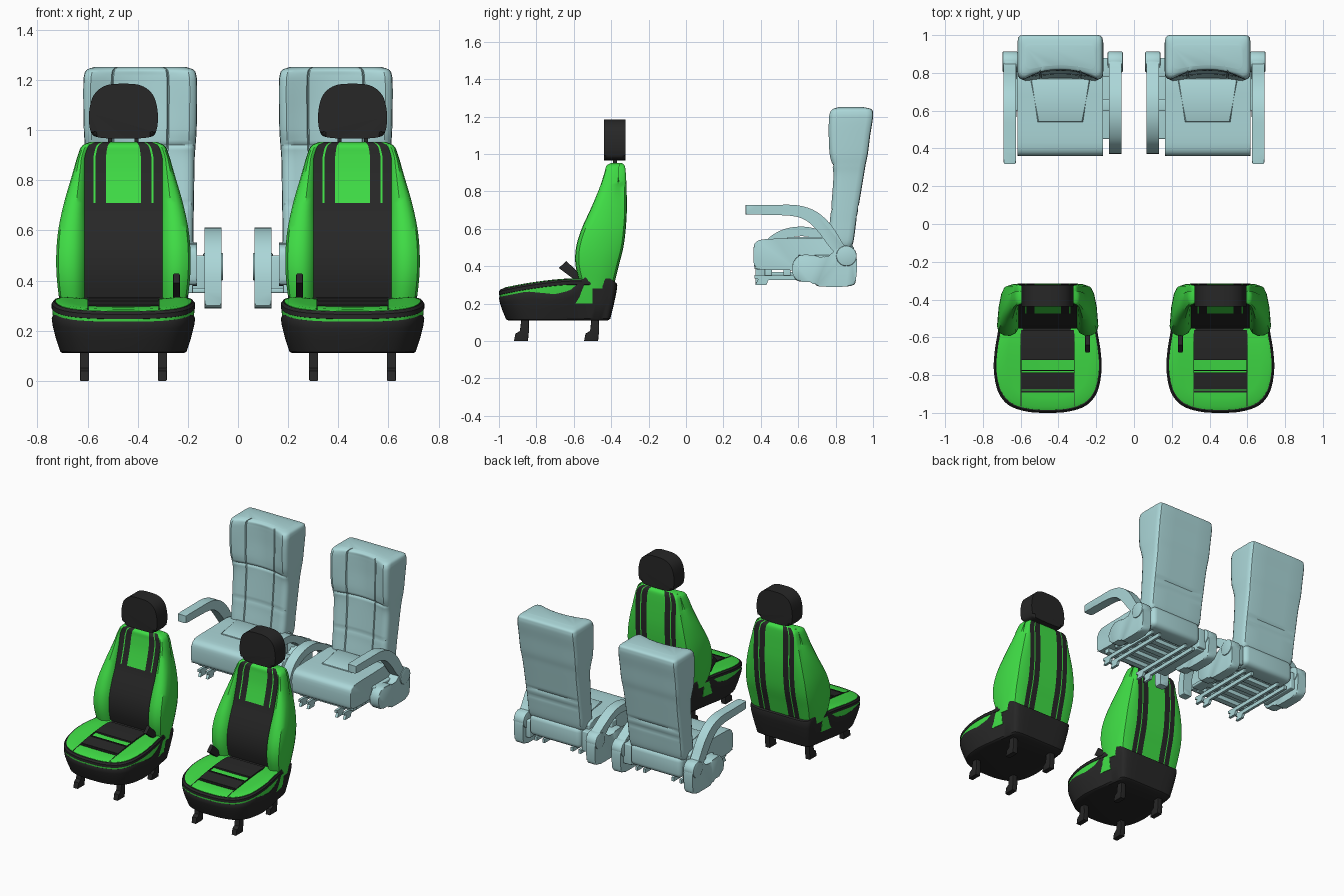
import bpy, bmesh, math
from mathutils import Vector

if "Cube" in bpy.data.objects:
    bpy.data.objects.remove(bpy.data.objects["Cube"])

def material(name, rgb):
    m = bpy.data.materials.new(name)
    m.diffuse_color = (*rgb, 1)
    m.use_nodes = True
    m.node_tree.nodes["Principled BSDF"].inputs["Base Color"].default_value = m.diffuse_color
    return m

GREEN = material("green", (0.05, 0.72, 0.06))
BLACK = material("black", (0.02, 0.02, 0.02))
TEAL = material("teal", (0.41, 0.68, 0.69))
FX, RX = 0.457, 0.39          # seat centre lines, front and rear


def spline(pts, n, closed=False):
    """Catmull-Rom through points of any dimension, n steps per span."""
    out, k = [], len(pts)
    for i in range(k if closed else k - 1):
        get = lambda j: pts[j % k] if closed else pts[min(max(j, 0), k - 1)]
        p = [get(i + d) for d in (-1, 0, 1, 2)]
        for s in range(n):
            t = s / n
            out.append(tuple(0.5 * (2*b + (c-a)*t + (2*a-5*b+4*c-d)*t*t + (3*b-a-3*c+d)*t**3)
                             for a, b, c, d in zip(*p)))
    return out if closed else out + [tuple(pts[-1])]


def interp(tab, v):
    for (a, p), (b, q) in zip(tab, tab[1:]):
        if v <= b:
            return p + (q - p) * max(0, (v - a) / (b - a))
    return tab[-1][1]


def sym(half):
    return half + [(-p[0], *p[1:]) for p in reversed(half) if abs(p[0]) > 1e-6]


def finish(name, bm, mats, dx):
    """Shift to the seat centre line and mirror to the other side."""
    bmesh.ops.translate(bm, verts=bm.verts, vec=(dx, 0, 0))
    bmesh.ops.recalc_face_normals(bm, faces=bm.faces)
    me = bpy.data.meshes.new(name)
    bm.to_mesh(me)
    bm.free()
    for m in mats:
        me.materials.append(m)
    ob = bpy.data.objects.new(name, me)
    bpy.context.collection.objects.link(ob)
    ob.modifiers.new("mirror", 'MIRROR')
    return ob


def loft(name, rings, mats, dx, colour=None):
    bm = bmesh.new()
    vs = [[bm.verts.new(p) for p in r] for r in rings]
    for a, b in zip(vs, vs[1:]):
        for i in range(len(a)):
            j = (i + 1) % len(a)
            f = bm.faces.new((a[i], a[j], b[j], b[i]))
            if colour:
                f.material_index = colour(f.calc_center_median())
    for cap in (vs[0], vs[-1]):
        f = bm.faces.new(cap)
        if colour:
            f.material_index = colour(f.calc_center_median())
    return finish(name, bm, mats, dx)


def prism(name, outline, axis, lo, hi, mat, dx, bevel=0.0, seg=2):
    """Extrude a 2D outline along an axis, rounding the two rims."""
    place = {'x': lambda a, b, h: (h, a, b), 'y': lambda a, b, h: (a, h, b),
             'z': lambda a, b, h: (a, b, h)}[axis]
    bm = bmesh.new()
    lov, hiv = [[bm.verts.new(place(a, b, h)) for a, b in outline] for h in (lo, hi)]
    caps = [bm.faces.new(lov), bm.faces.new(hiv)]
    for i in range(len(lov)):
        j = (i + 1) % len(lov)
        bm.faces.new((lov[i], lov[j], hiv[j], hiv[i]))
    if bevel:
        bmesh.ops.bevel(bm, geom=[e for f in caps for e in f.edges], offset=bevel, segments=seg,
                        profile=0.5, affect='EDGES', clamp_overlap=True)
    return finish(name, bm, [mat], dx)


def box(name, x, y, z, mat, dx, bevel=0.0):
    bm = bmesh.new()
    bmesh.ops.create_cube(bm, size=1)
    for v in bm.verts:
        v.co = Vector([(r[0] + r[1]) / 2 + c * (r[1] - r[0]) for c, r in zip(v.co, (x, y, z))])
    if bevel:
        bmesh.ops.bevel(bm, geom=bm.edges[:], offset=bevel, segments=4, profile=0.5,
                        affect='EDGES', clamp_overlap=True)
    return finish(name, bm, [mat], dx)


# ---------- front seats ----------
# backrest: z, half width, bolster front y, back y
rows = spline([(.28, .25, -.56, -.39), (.40, .265, -.59, -.36), (.50, .268, -.588, -.335),
               (.60, .26, -.558, -.322), (.71, .237, -.508, -.316), (.82, .205, -.462, -.318),
               (.90, .182, -.436, -.322), (.937, .165, -.425, -.328), (.952, .135, -.40, -.345)], 5)
COLS = (0, .04, .07, .112, .12, .155)
rings = []
for z, w, yf, yb in rows:
    k, rec = min(1, w / .185), .04 * min(1, max(0, (.97 - z) / .3))
    inner = [x * k for x in COLS]
    e = inner[-1]
    bolster = lambda t, y, s=1: ((e + (w * s - e) * t), y, z)
    half = [(x, yf + rec, z) for x in inner]
    half += [bolster(.12, yf + rec * .4), bolster(.4, yf), bolster(.7, yf + .004), bolster(.92, yf + .02),
             bolster(1, yf + .05), bolster(1, (yf + yb) / 2 + .02, .97), bolster(1, yb - .04, .92),
             bolster(.85, yb - .012, .92), bolster(.5, yb - .003, .92)]
    half += [(x, yb, z) for x in reversed(inner)]
    rings.append(sym(half))

def back_colour(c):
    x, mid = abs(c.x), interp([(r[0], (r[2] + r[3]) / 2) for r in rows], c.z)
    k = min(1, interp([(r[0], r[1]) for r in rows], c.z) / .185)
    if x > .155 * k or .112 * k < x < .12 * k and (c.z > .71 or c.y > mid):
        return 0
    return int(x > .07 * k or (c.z < .71 and c.y < mid))
loft("front_backrest", rings, [GREEN, BLACK], FX, back_colour)

# headrest and posts
head = sym([(0, 1.185), (.07, 1.178), (.118, 1.14), (.137, 1.07), (.132, 1.0), (.105, .972), (0, .966)])
prism("front_headrest", spline(head, 5, True), 'y', -.438, -.324, BLACK, FX, .025, 4)
for s in (-1, 1):
    box("headrest_post", (s*.053 - .008, s*.053 + .008), (-.39, -.37), (.93, .99), BLACK, FX)

# plan outline shared by skirt and cushion
plan = sym([(0, -1.0), (.11, -.993), (.205, -.96), (.262, -.89), (.285, -.78), (.281, -.68),
            (.267, -.59), (.25, -.49), (.236, -.41), (.20, -.372), (0, -.368)])
plan = spline(plan, 4, True)
CY = -.68

def ring(scale, zf, ymax=9):
    pts = [(x * scale, min(CY + (y - CY) * scale, ymax)) for x, y in plan]
    return [(x, y, zf(y)) for x, y in pts]

skirt_top = lambda y: interp([(-1, .235), (-.85, .265), (-.7, .25), (-.62, .27), (-.54, .34),
                              (-.48, .355), (-.42, .345), (-.36, .30)], y)
rise = lambda t: (lambda y: .11 + (skirt_top(y) - .11) * t)
loft("front_seat_skirt", [ring(.84, rise(0)), ring(.88, rise(.04)), ring(.94, rise(.4)), ring(.985, rise(.75)),
                          ring(1, rise(.95)), ring(.99, rise(1)), ring(.96, rise(1)),
                          ring(.93, lambda y: .2)], [BLACK], FX)

# cushion: green sides, black piping, green top
top = lambda y: .332 - .055 * (max(0, -.6 - y) / .4) ** 1.6
off = lambda d: (lambda y: top(y) - d)
loft("front_cushion_side", [ring(.95, lambda y: .2, -.5), ring(.985, off(.06), -.5), ring(.992, off(.03), -.5),
                            ring(.97, off(.025), -.5)], [GREEN], FX)
loft("front_cushion_piping", [ring(.97, off(.035), -.5), ring(1, off(.03), -.5), ring(1, off(.012), -.5),
                              ring(.97, off(.002), -.5), ring(.95, off(.004), -.5)], [BLACK], FX)
loft("front_cushion_top", [ring(.955, off(.02), -.5), ring(.95, off(.002), -.5), ring(.9, off(-.002), -.5),
                           ring(.75, off(0), -.5), ring(.5, off(.006), -.5), ring(.25, off(.008), -.5),
                           ring(.03, off(.008), -.5)], [GREEN], FX)

def strip(name, x0, x1, y0, y1, lift=.003):
    n = 8
    ys = [y0 + (y1 - y0) * i / n for i in range(n + 1)]
    loft(name, [[(x0, y, top(y) - .02), (x1, y, top(y) - .02), (x1, y, top(y) + lift),
                 (x0, y, top(y) + lift)] for y in ys], [BLACK], FX)
for y0, y1 in ((-.72, -.56), (-.875, -.785), (-.892, -.882), (-.778, -.772)):
    strip("cushion_stripe", -.14, .14, y0, y1)
for s in (-1, 1):
    strip("cushion_seam", s*.141 - .002, s*.141 + .002, -.965, -.58)

# recliner handle and feet
prism("recliner_handle", [(-.68, .39), (-.64, .428), (-.58, .37), (-.56, .30), (-.6, .33)], 'x',
      -.225, -.198, BLACK, FX, .005)
for s in (-1, 1):
    for y in (-.92, -.545):
        foot = [(0, 0), (.075, 0), (.08, .05), (.08, .13), (.04, .13), (.035, .052), (.008, .04)]
        prism("front_foot", [(y + a, b) for a, b in foot], 'x', s*.155 - .018, s*.155 + .018, BLACK, FX, .003)

# ---------- rear seats ----------
# backrest: z, half width, front y, back y, hollow of the front
rows = spline([(.49, .195, .775, .875, .01), (.53, .21, .757, .895, .015), (.65, .213, .77, .912, .018),
               (.76, .215, .78, .93, .018), (.88, .217, .788, .95, .02), (.94, .221, .782, .96, .03),
               (1.0, .225, .768, .972, .045), (1.1, .227, .763, .985, .055), (1.18, .227, .764, .998, .055),
               (1.218, .224, .769, 1.0, .05), (1.24, .214, .785, .99, .035), (1.251, .185, .82, .945, .02)], 8)
groove = lambda z, z0: .007 * math.exp(-((z - z0) / .007) ** 2)
rings = []
for z, w, yf, yb, c in rows:
    gf = groove(z, .70) + groove(z, .94)
    gb = groove(z, .66) + groove(z, .72)
    half = []
    for f in (0, .2, .4, .47, .49, .51, .62, .75, .87):
        half.append((f * w, yf + gf + c * max(0, 1 - (f / .85) ** 2) + (.008 if f == .49 else 0), z))
    half += [(.95*w, yf + .008, z), (.99*w, yf + .022, z), (w, yf + .045, z), (w, yb - .035, z),
             (.985*w, yb - .014, z), (.94*w, yb - .003, z), (.85*w, yb - gb, z), (.4*w, yb - gb, z), (0, yb - gb, z)]
    rings.append(sym(half))
loft("rear_backrest", rings, [TEAL], RX)
box("rear_lower_back", (-.2, .2), (.76, .9), (.37, .52), TEAL, RX, .035)

# cushion with raised centre panel
prof = spline([(.362, .42), (.362, .50), (.378, .532), (.43, .545), (.6, .548), (.82, .545),
               (.83, .46), (.81, .385), (.6, .378), (.40, .382), (.37, .39)], 3, True)
prism("rear_cushion", prof, 'x', -.227, .227, TEAL, RX, .022, 4)
panel = [(-.12, .54), (.12, .54), (.135, .65), (.16, .77), (-.16, .77), (-.135, .65)]
prism("rear_cushion_panel", panel, 'z', .53, .555, TEAL, RX, .006)

# underframe rails and cross bars
for x in (-.17, -.11, .11, .17):
    prism("rear_rail", [(.37, .30), (.43, .30), (.44, .325), (.86, .325), (.86, .352), (.365, .352),
                        (.365, .335), (.385, .33)], 'x', x - .009, x + .009, TEAL, RX)
for y in (.44, .54, .64, .74):
    box("rear_cross_bar", (-.21, .21), (y - .02, y + .02), (.35, .385), TEAL, RX, .004)

# side housings, hubs and connectors
house = spline([(.57, .36), (.572, .42), (.61, .458), (.69, .458), (.74, .44), (.78, .47), (.83, .51),
                (.885, .50), (.912, .45), (.91, .34), (.885, .295), (.75, .29), (.70, .295), (.68, .315),
                (.60, .32)], 4, True)
for x0, x1 in ((.232, .30), (-.325, -.257)):
    prism("side_housing", house, 'x', x0, x1, TEAL, RX, .01)
    hub = [(.858 + .055 * math.cos(a * math.tau / 24), .455 + .055 * math.sin(a * math.tau / 24)) for a in range(24)]
    prism("pivot_hub", hub, 'x', x0 - .006, x1 + .006, TEAL, RX, .006)
for y0, y1, z0, z1 in ((.60, .66, .36, .50), (.78, .88, .36, .50), (.45, .86, .35, .37)):
    box("side_connector", (-.28, -.20), (y0, y1), (z0, z1), TEAL, RX, .006)
box("outer_connector", (.20, .25), (.60, .88), (.34, .46), TEAL, RX, .006)

# raised outer armrest and lowered inner armrest
upper = spline([(.317, .728), (.47, .728), (.60, .725), (.70, .69), (.78, .615), (.84, .52), (.89, .46)], 4)
lower = spline([(.83, .44), (.77, .50), (.70, .592), (.64, .645), (.57, .668), (.45, .674), (.317, .676)], 4)
prism("outer_armrest", upper + lower, 'x', .235, .30, TEAL, RX, .01)
upper = spline([(.372, .30), (.375, .42), (.405, .505), (.46, .565), (.55, .605), (.66, .608), (.76, .57), (.89, .49)], 4)
lower = spline([(.84, .43), (.74, .525), (.65, .558), (.56, .553), (.48, .515), (.44, .465), (.425, .40), (.425, .30)], 4)
prism("inner_armrest", upper + lower, 'x', -.325, -.257, TEAL, RX, .01)

# smooth shading with kept edges
for ob in bpy.context.scene.objects:
    ob.select_set(True)
    bpy.context.view_layer.objects.active = ob
bpy.ops.object.shade_smooth_by_angle(angle=math.radians(38))
